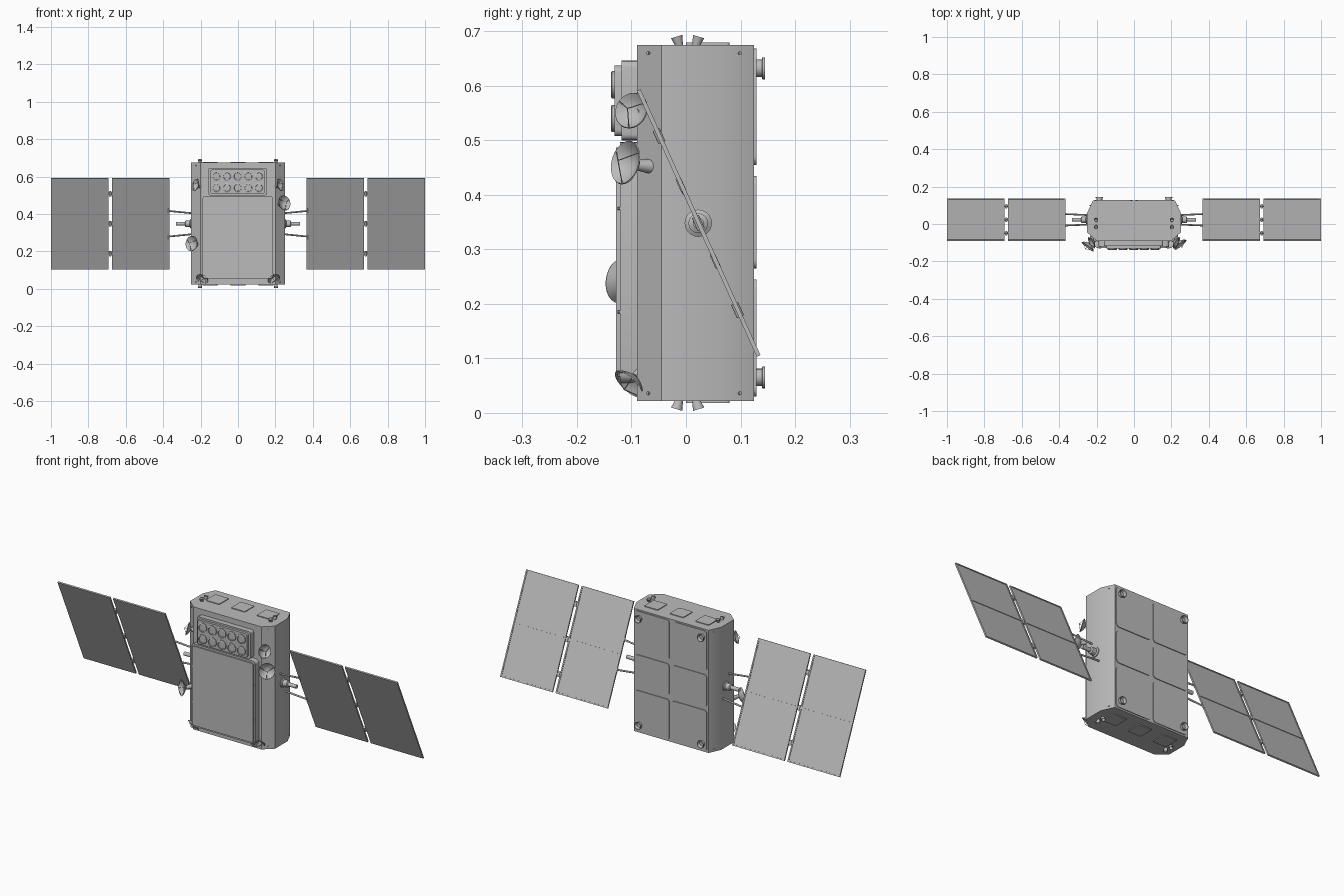
import bpy, bmesh, math
from mathutils import Vector, Matrix

old = bpy.data.objects.get("Cube")
if old:
    bpy.data.objects.remove(old, do_unlink=True)

GREY = (0.5, 0.5, 0.5, 1)
mat = bpy.data.materials.new("satellite grey")
mat.use_nodes = True
mat.diffuse_color = GREY
mat.node_tree.nodes["Principled BSDF"].inputs["Base Color"].default_value = GREY


def finish(name, bm, matrix=None):
    if matrix:
        bm.transform(matrix)
    bmesh.ops.recalc_face_normals(bm, faces=bm.faces)
    me = bpy.data.meshes.new(name)
    bm.to_mesh(me)
    bm.free()
    me.materials.append(mat)
    me.shade_smooth()
    me.set_sharp_from_angle(angle=math.radians(35))
    ob = bpy.data.objects.new(name, me)
    bpy.context.collection.objects.link(ob)
    return ob


def prism(name, outline, lo, hi, matrix=None):
    """Extrude a 2D outline along local z."""
    bm = bmesh.new()
    face = bm.faces.new([bm.verts.new((x, y, lo)) for x, y in outline])
    top = bmesh.ops.extrude_face_region(bm, geom=[face])["geom"]
    bmesh.ops.translate(bm, vec=(0, 0, hi - lo),
                        verts=[v for v in top if isinstance(v, bmesh.types.BMVert)])
    return finish(name, bm, matrix)


def rounded(x0, x1, y0, y1, r, n=4):
    pts = []
    corners = ((x1 - r, y1 - r), (x0 + r, y1 - r), (x0 + r, y0 + r), (x1 - r, y0 + r))
    for k, (cx, cy) in enumerate(corners):
        for i in range(n + 1):
            a = math.pi / 2 * (k + i / n)
            pts.append((cx + r * math.cos(a), cy + r * math.sin(a)))
    return pts


def aim(pos, direction):
    return Matrix.Translation(pos) @ Vector(direction).to_track_quat('Z', 'Y').to_matrix().to_4x4()


def lathe(name, profile, pos, direction, sides=20):
    """Spin (radius, height) points about the given axis."""
    bm = bmesh.new()
    vs = [bm.verts.new((r, 0, h)) for r, h in profile]
    es = [bm.edges.new(p) for p in zip(vs, vs[1:])]
    bmesh.ops.spin(bm, geom=vs + es, cent=(0, 0, 0), axis=(0, 0, 1),
                   angle=math.tau, steps=sides)
    bmesh.ops.remove_doubles(bm, verts=bm.verts, dist=1e-5)
    return finish(name, bm, aim(pos, direction))


def rod(name, a, b, r, r2=None, sides=12):
    a, b = Vector(a), Vector(b)
    length = (b - a).length
    return lathe(name, [(0, 0), (r, 0), (r2 or r, length), (0, length)], a, b - a, sides)


# local z of a prism becomes -y, local y becomes world z
FRONT = Matrix.Rotation(math.pi / 2, 4, 'X')

# body with chamfered corners
half = [(0.2, -0.09), (0.25, -0.045), (0.25, 0.06), (0.22, 0.125)]
prism("body", half + [(-x, y) for x, y in reversed(half)], 0.022, 0.675)

# stepped radar panel and lens box on the front
prism("front_panel", rounded(-0.19, 0.188, 0.055, 0.497, 0.018), 0.09, 0.121, FRONT)
prism("front_panel_cover", rounded(-0.18, 0.178, 0.065, 0.487, 0.014), 0.12, 0.128, FRONT)
prism("lens_box_base", rounded(-0.16, 0.156, 0.5, 0.646, 0.012), 0.09, 0.118, FRONT)
prism("lens_box", rounded(-0.148, 0.144, 0.508, 0.637, 0.012), 0.117, 0.131, FRONT)
for row, z in enumerate((0.54, 0.602)):
    for i in range(5):
        lathe(f"lens_{row}_{i}", [(0, 0), (0.025, 0), (0.025, 0.006), (0.022, 0.008),
              (0.019, 0.008), (0.018, 0.005), (0, 0.005)],
              ((i - 2) * 0.057 - 0.002, -0.13, z), (0, -1, 0))
for s in (-1, 1):
    for z in (0.07, 0.185, 0.375, 0.48):
        rod("panel_bolt", (s * 0.184, -0.12, z), (s * 0.184, -0.126, z), 0.003, sides=8)

# back cover plates
for s in (-1, 1):
    for z0, z1 in ((0.03, 0.245), (0.265, 0.435), (0.455, 0.668)):
        xs = sorted((s * 0.009, s * 0.212))
        prism("back_plate", rounded(*xs, z0, z1, 0.016), -0.129, -0.124, FRONT)

# end hatches
for x in (-0.15, 0, 0.15):
    w = 0.04
    for lo, hi in ((0.67, 0.679), (0.018, 0.03)):
        prism("end_hatch", rounded(x - w, x + w, 0.0, 0.08, 0.006), lo, hi)

for s in (-1, 1):
    # back thrusters
    for z in (0.065, 0.632):
        lathe("back_thruster", [(0, 0), (0.016, 0), (0.016, 0.015), (0.02, 0.016), (0.02, 0.021),
              (0.017, 0.021), (0.012, 0.008), (0, 0.008)], (s * 0.185, 0.124, z), (0, 1, 0))
    # splayed end thrusters
    for up, z in ((1, 0.673), (-1, 0.024)):
        for y, lean in ((-0.012, -0.3), (0.018, 0.3)):
            lathe("end_thruster", [(0, 0), (0.007, 0), (0.011, 0.018), (0.009, 0.018),
                  (0.005, 0.006), (0, 0.006)], (s * 0.203, y, z), (0, lean, up), 14)
    # chamfer bolts
    for z in (0.036, 0.66):
        rod("chamfer_bolt", (s * 0.222, -0.066, z), (s * 0.228, -0.071, z), 0.003, sides=8)
        rod("chamfer_bolt", (s * 0.23, 0.097, z), (s * 0.237, 0.1, z), 0.003, sides=8)


def dish(name, pos, direction, r, root):
    """Thin paraboloid with a feed tripod and a mounting stub."""
    depth = r * 0.5
    bowl = [(r * t, depth * t * t) for t in (0, 0.25, 0.5, 0.75, 1)]
    inner = [(x * 0.97, h + 0.002) for x, h in reversed(bowl)]
    inner[-1] = (0, 0.002)
    lathe(name, bowl + inner, pos, direction, 24)
    m = aim(pos, direction)
    tip = m @ Vector((0, 0, r * 0.95))
    for k in range(3):
        a = math.tau * k / 3 + 0.5
        rod(name + "_strut", m @ Vector((r * 0.93 * math.cos(a), r * 0.93 * math.sin(a), depth)),
            tip, 0.001, sides=6)
    rod(name + "_stub", root, pos, 0.014, 0.009)


# communication dishes
dish("upper_left_dish", (0.235, -0.095, 0.455), (0.6, -0.75, 0.2), 0.041, (0.22, -0.062, 0.452))
dish("lower_right_dish", (-0.235, -0.105, 0.24), (-0.6, -0.75, 0.1), 0.041, (-0.22, -0.062, 0.238))
for s in (-1, 1):
    dish("shoulder_dish", (s * 0.213, -0.092, 0.55), (s * 0.8, -0.45, 0.25), 0.034,
         (s * 0.2, -0.075, 0.55))
    dish("foot_dish", (s * 0.185, -0.093, 0.065), (s * 0.35, -0.6, -0.65), 0.034,
         (s * 0.18, -0.085, 0.072))

# solar wings: local y runs up the tilted panel, local z points to its back
TILT = math.atan2(0.49, -0.221)
CENTRE = Vector((0, 0.0225, 0.348))
H = 0.2675


def block(name, x0, x1, y0, y1, z0, z1, m):
    return prism(name, [(x0, y0), (x1, y0), (x1, y1), (x0, y1)], z0, z1, m)


wing = Matrix.Translation(CENTRE) @ Matrix.Rotation(TILT, 4, 'X')
# flip so the local z axis points back and up
wing = wing @ Matrix.Rotation(math.pi, 4, 'Y')

for s in (-1, 1):
    for n, (a, b) in enumerate(((0.367, 0.674), (0.692, 1.0))):
        x0, x1 = sorted((s * a, s * b))
        block("solar_panel", x0, x1, -H, H, -0.003, 0.002, wing)
        t = 0.007
        for y in (-H, -t / 2, H - t):
            block("panel_crossbar", x0, x1, y, y + t, 0.001, 0.0045, wing)
        for x in (x0, x1 - t):
            block("panel_edge_bar", x, x + t, -H, H, 0.001, 0.0045, wing)
    # hinges between the panels
    for y in (-0.175, 0, 0.175):
        x0, x1 = sorted((s * 0.67, s * 0.696))
        block("hinge", x0, x1, y - 0.005, y + 0.005, -0.003, 0.004, wing)
        rod("hinge_barrel", wing @ Vector((s * 0.683, y - 0.013, 0)),
            wing @ Vector((s * 0.683, y + 0.013, 0)), 0.007)
    # drive hub and forked yoke
    c = CENTRE
    lathe("drive_hub", [(0, 0), (0.025, 0), (0.025, 0.008), (0.018, 0.012), (0.018, 0.034),
          (0.01, 0.038), (0.01, 0.085), (0, 0.085)], c + Vector((s * 0.246, 0, 0)), (s, 0, 0))
    for k in (-1, 1):
        rod("yoke_arm", c + Vector((s * 0.325, 0, 0)), wing @ Vector((s * 0.37, k * 0.075, 0)), 0.0045)
        rod("yoke_foot", wing @ Vector((s * 0.37, k * 0.065, 0)),
            wing @ Vector((s * 0.37, k * 0.09, 0)), 0.005)
